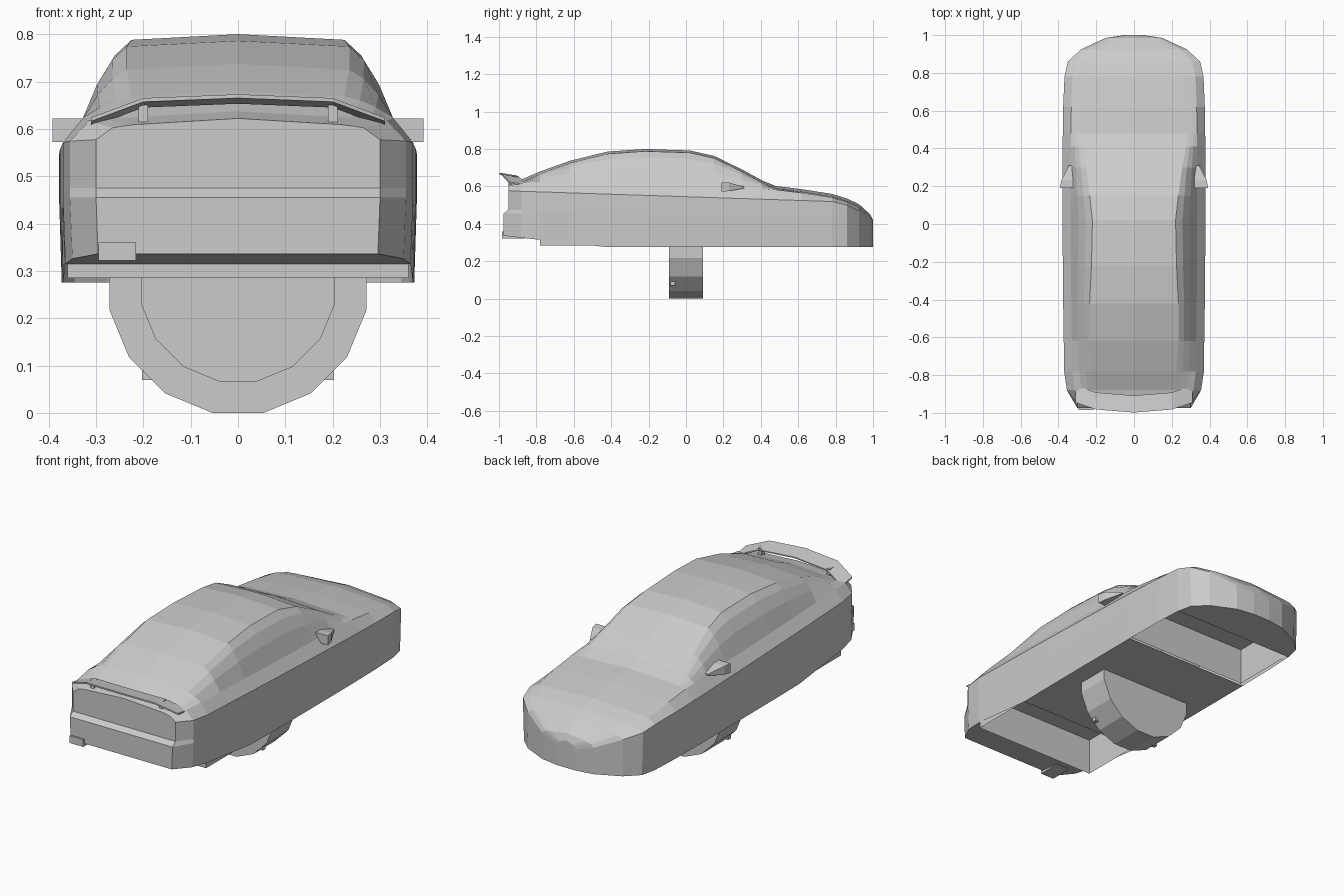
import bpy, bmesh, math
from mathutils import Matrix

if "Cube" in bpy.data.objects:
    bpy.data.objects.remove(bpy.data.objects["Cube"])

# One plain grey for the whole model
grey = bpy.data.materials.new("plain_grey")
grey.use_nodes = True
colour = (0.6, 0.6, 0.6, 1)
grey.diffuse_color = colour
grey.node_tree.nodes["Principled BSDF"].inputs["Base Color"].default_value = colour


def finish(bm, name, recalc=True):
    if recalc:
        bmesh.ops.recalc_face_normals(bm, faces=bm.faces)
    mesh = bpy.data.meshes.new(name)
    bm.to_mesh(mesh)
    bm.free()
    mesh.materials.append(grey)
    obj = bpy.data.objects.new(name, mesh)
    bpy.context.scene.collection.objects.link(obj)
    return obj


def box(name, low, high, open_bottom=False):
    bm = bmesh.new()
    size = [b - a for a, b in zip(low, high)]
    mid = [(a + b) / 2 for a, b in zip(low, high)]
    bmesh.ops.create_cube(bm, size=1, matrix=Matrix.Translation(mid) @ Matrix.Diagonal((*size, 1)))
    if open_bottom:
        bmesh.ops.delete(bm, geom=[f for f in bm.faces if f.normal.z < -0.5], context="FACES")
        bmesh.ops.reverse_faces(bm, faces=bm.faces)
    return finish(bm, name, recalc=not open_bottom)


def loft(bm, rings, closed):
    """Skin a list of point rings; returns the vertex rings."""
    rows = [[bm.verts.new(p) for p in ring] for ring in rings]
    count = len(rows[0])
    for a, b in zip(rows, rows[1:]):
        for i in range(count if closed else count - 1):
            j = (i + 1) % count
            bm.faces.new((a[i], a[j], b[j], b[i]))
    return rows


# Car body: y position, half width, half width of the top, height of the top
stations = [
    (-.975, .30, .20, .622), (-.88, .355, .21, .637), (-.78, .37, .225, .68),
    (-.62, .372, .235, .737), (-.42, .375, .235, .786), (-.22, .377, .225, .80),
    (.02, .378, .22, .792), (.15, .378, .235, .763), (.3, .378, .255, .69),
    (.41, .378, .275, .63), (.48, .377, .27, .602), (.62, .375, .25, .585),
    (.78, .368, .23, .56), (.86, .35, .20, .535), (.925, .28, .16, .505),
    (.985, .15, .10, .45), (1.0, .05, .03, .42),
]


def section(y, w, top_w, top):
    """Half section from the sill up to the edge of the roof or bonnet."""
    low = .275 + max(0, -.42 - y) * .11
    shoulder = min(top - .02, .6 - .03 * y)
    crease = min(.545 - .033 * y, shoulder - .015)
    side, edge = w * .885, top - .012

    def blend(s, t):
        return side + (top_w - side) * s, shoulder + (edge - shoulder) * t

    return [(w * .985, low), (w, min(.455, crease - .02)), (w, min(.475, crease - .01)),
            (w, crease), (side, shoulder), blend(.35, .5), blend(.68, .82), (top_w, edge)]


rings = []
for y, w, top_w, top in stations:
    half = section(y, w, top_w, top)
    ring = half + [(0, top)] + [(-x, z) for x, z in reversed(half)]
    # The tail panel sits back above the bumper lip
    tail = y == stations[0][0]
    rings.append([(x, y + (.025 if tail and z > .47 else 0), z) for x, z in ring])

bm = bmesh.new()
rows = loft(bm, rings, closed=False)
for ring in (rows[0], rows[-1]):
    n = len(ring)
    for i in range(n // 2 - 1):
        bm.faces.new((ring[i], ring[i + 1], ring[n - 2 - i], ring[n - 1 - i]))
    m = n // 2
    bm.faces.new((ring[m - 1], ring[m], ring[m + 1]))
# Underside plates, left open at the two wheel bays
bays = {"rear_wheel_bay": (-.78, -.42), "front_wheel_bay": (.41, .78)}
for a, b in zip(rows, rows[1:]):
    mid = (a[0].co.y + b[0].co.y) / 2
    if not any(lo < mid < hi for lo, hi in bays.values()):
        bm.faces.new((a[0], a[-1], b[-1], b[0]))
finish(bm, "car_body")

for name, (lo, hi) in bays.items():
    box(name, (-.36, lo, .285), (.36, hi, .48), open_bottom=True)

# Rear wing: x, trailing edge y, height of the trailing edge
outline = [(.31, -.945, .624), (.2, -.982, .665), (0, -.998, .673)]
outline += [(-x, y, z) for x, y, z in reversed(outline[:2])]
bm = bmesh.new()
wing = loft(bm, [[(x, y, z), (x, y + .09, z - .014), (x, y + .09, z - .02), (x, y, z - .008)]
                 for x, y, z in outline], closed=True)
bm.faces.new(wing[0])
bm.faces.new(wing[-1])
finish(bm, "rear_wing")

for side, name in ((1, "left"), (-1, "right")):
    # Wing strut
    x = side * .2
    box(name + "_wing_strut", (x - .01, -.93, .61), (x + .01, -.90, .655))
    # Door mirror, tapering forward
    bm = bmesh.new()
    mirror = loft(bm, [
        [(side * px, y, z) for px, z in ((inner, low), (outer, low), (outer, high), (inner, high))]
        for y, inner, outer, low, high in ((.19, .32, .392, .572, .622), (.23, .32, .385, .575, .62),
                                           (.31, .32, .345, .59, .598))], closed=True)
    bm.faces.new(mirror[0])
    bm.faces.new(mirror[-1])
    finish(bm, name + "_door_mirror")

# Exhaust
box("exhaust", (-.295, -.985, .322), (-.215, -.86, .36))

# Large cross-set wheel under the middle of the body
sides, radius = 16, .277
centre_z = radius * math.cos(math.pi / sides)


def wheel_ring(r, y):
    angles = [(i + .5) * math.tau / sides for i in range(sides)]
    return [(r * math.sin(a), y, centre_z - r * math.cos(a)) for a in angles]


bm = bmesh.new()
wheel = loft(bm, [wheel_ring(.208, -.086), wheel_ring(.208, -.09),
                  wheel_ring(radius, -.09), wheel_ring(radius, .09)], closed=True)
bm.faces.new(wheel[0])
bm.faces.new(wheel[-1])
finish(bm, "centre_wheel")

# Small plate whose corners show past the wheel
box("wheel_plate", (-.203, -.084, .07), (.203, -.06, .28))
